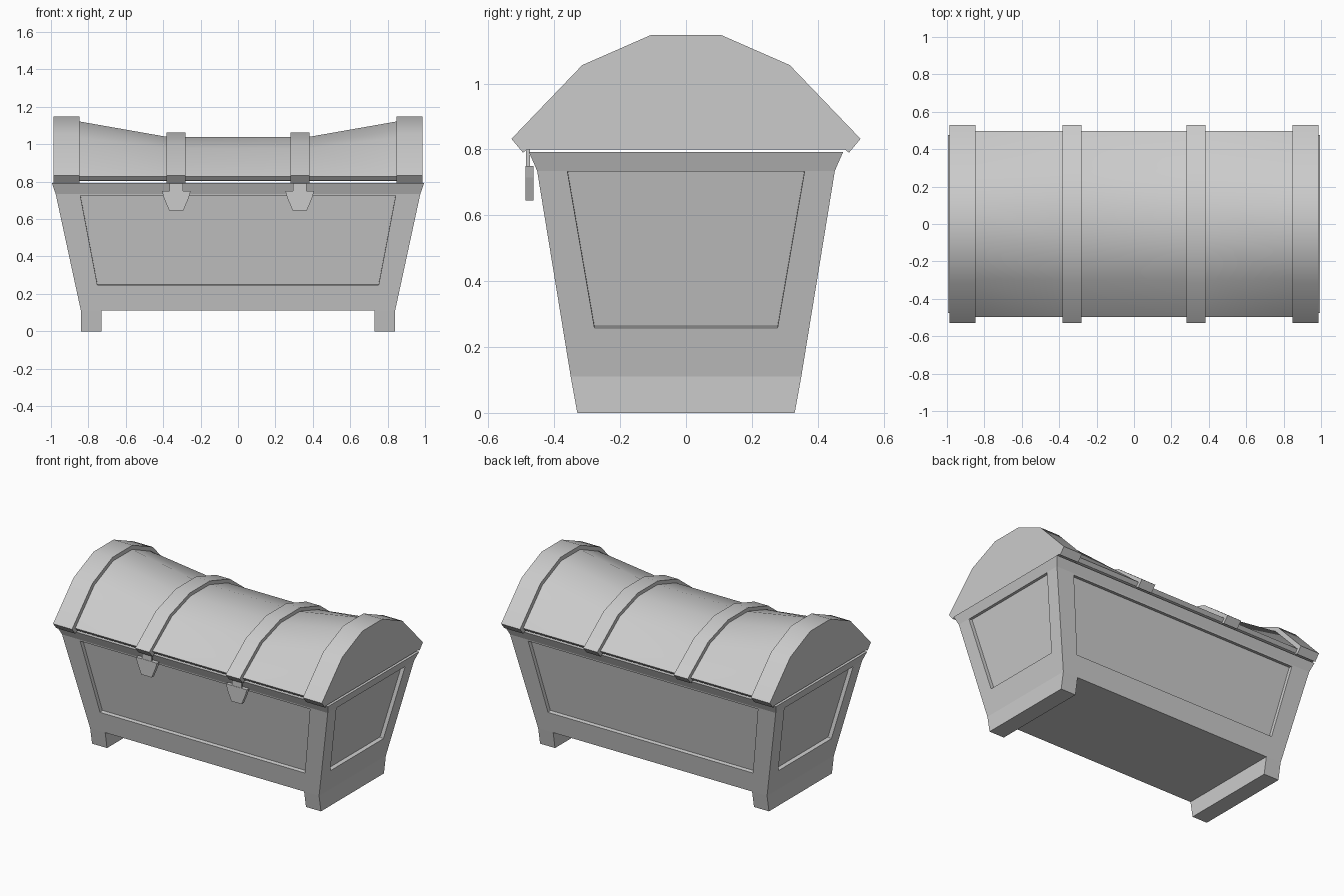
import bpy, bmesh
from mathutils import Vector

if "Cube" in bpy.data.objects:
    bpy.data.objects.remove(bpy.data.objects["Cube"])

grey = bpy.data.materials.new("plain_grey")
grey.use_nodes = True
COLOUR = (0.6, 0.6, 0.6, 1)
grey.diffuse_color = COLOUR
grey.node_tree.nodes["Principled BSDF"].inputs["Base Color"].default_value = COLOUR
parts = []


def loft(name, rings, cutter=False):
    """Closed solid through rings holding equal numbers of points."""
    bm = bmesh.new()
    loops = [[bm.verts.new(p) for p in ring] for ring in rings]
    n = len(loops[0])
    for a, b in zip(loops, loops[1:]):
        for i in range(n):
            j = (i + 1) % n
            bm.faces.new((a[i], a[j], b[j], b[i]))
    bm.faces.new(loops[0])
    bm.faces.new(loops[-1])
    bmesh.ops.recalc_face_normals(bm, faces=bm.faces)
    mesh = bpy.data.meshes.new(name)
    bm.to_mesh(mesh)
    bm.free()
    obj = bpy.data.objects.new(name, mesh)
    bpy.context.collection.objects.link(obj)
    mesh.materials.append(grey)
    if cutter:
        obj.hide_render = True
        obj.hide_set(True)
    else:
        parts.append(obj)
    return obj


def rect(x, y, z):
    return [(-x, -y, z), (x, -y, z), (x, y, z), (-x, y, z)]


# Chest body: tapered tub with a flared rim
BASE, LIP = (0.84, 0.35, 0.11), (0.975, 0.452, 0.735)
body = loft("chest_body", [rect(0.84, 0.33, 0), rect(*BASE), rect(*LIP),
                           rect(0.995, 0.477, 0.792)])


def cut(cutter):
    mod = body.modifiers.new(cutter.name, "BOOLEAN")
    mod.operation = "DIFFERENCE"
    mod.solver = "EXACT"
    mod.object = cutter


# Gap between the two feet
cut(loft("foot_gap_cutter", [rect(0.73, 0.6, -0.1), rect(0.73, 0.6, 0.11)], True))


# Recessed panels on all four walls
def wall(axis, z):
    t = (z - BASE[2]) / (LIP[2] - BASE[2])
    return BASE[axis] + t * (LIP[axis] - BASE[axis])


def panel(name, axis, sign, low, high):
    quad = []
    for half, z in (low, high):
        out = sign * wall(axis, z)
        pair = [(out, s * half, z) if axis == 0 else (s * half, out, z) for s in (-1, 1)]
        quad += [Vector(p) for p in (pair if len(quad) == 0 else pair[::-1])]
    normal = (quad[1] - quad[0]).cross(quad[3] - quad[0]).normalized() * 0.025
    cut(loft(name, [[p + normal for p in quad], [p - normal for p in quad]], True))


for sign, tag in ((-1, "a"), (1, "b")):
    panel("long_panel_cutter_" + tag, 1, sign, (0.752, 0.247), (0.843, 0.725))
    panel("end_panel_cutter_" + tag, 0, sign, (0.278, 0.258), (0.36, 0.733))


# Lid: an arched profile carried along x, squashed towards the middle
def arch(x, half, squash):
    eave = half[0][1]
    side = [(y, eave + (z - eave) * squash if z > eave else z) for y, z in half]
    lower, upper = side[1:3], side[3:]
    right = lower[::-1] + [side[0]] + upper
    return [(x, y, z) for y, z in right] + [(x, -y, z) for y, z in right[::-1]]


SHELL = [(0.497, 0.827), (0.478, 0.806), (0.465, 0.803), (0.295, 1.036), (0.1, 1.122)]
BAND = [(0.53, 0.832), (0.495, 0.79), (0.483, 0.799), (0.315, 1.056), (0.105, 1.148)]

loft("lid_shell", [arch(x, SHELL, k) for x, k in
                   ((-0.92, 1), (-0.85, 1), (-0.38, 0.72), (0.38, 0.72), (0.85, 1), (0.92, 1))])

# Raised bands at the ends and over the clasps
for s, tag in ((1, "left"), (-1, "right")):
    for name, x0, x1, k in (("end_band", 0.847, 0.986, 1), ("middle_band", 0.28, 0.383, 0.73)):
        loft(f"{tag}_{name}", [arch(s * x, BAND, k) for x in (x0, x1)])

    # Clasp: tapered plate hanging from a tab
    plate = [(-0.077, 0.75), (0.077, 0.75), (0.067, 0.715), (0.038, 0.645),
             (-0.038, 0.645), (-0.067, 0.715)]
    tab = [(-0.035, 0.745), (0.035, 0.745), (0.035, 0.81), (-0.035, 0.81)]
    for name, shape, y0, y1 in (("clasp_plate", plate, -0.488, -0.463),
                                ("clasp_tab", tab, -0.486, -0.474)):
        loft(f"{tag}_{name}", [[(s * 0.33 + x, y, z) for x, z in shape] for y in (y0, y1)])

# Smooth the arch, keep real edges sharp
bpy.ops.object.select_all(action="DESELECT")
for obj in parts:
    if "lid" in obj.name or "band" in obj.name:
        obj.select_set(True)
        bpy.context.view_layer.objects.active = obj
bpy.ops.object.shade_smooth_by_angle(angle=0.6)
